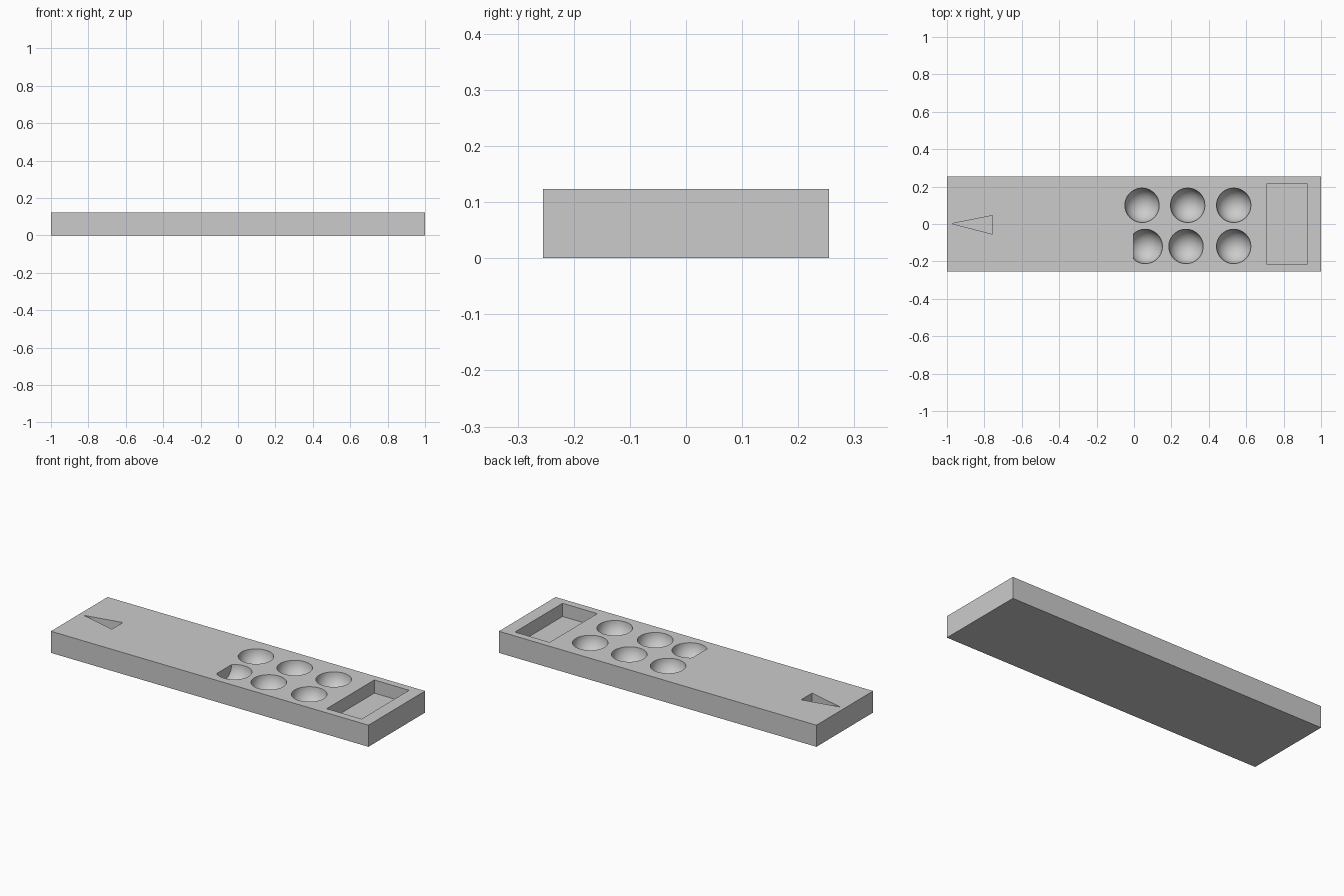
import bpy, bmesh
from mathutils import Matrix

if "Cube" in bpy.data.objects:
    bpy.data.objects.remove(bpy.data.objects["Cube"])

TOP = 0.123


def obj_from_bm(name, bm):
    bmesh.ops.recalc_face_normals(bm, faces=bm.faces[:])
    me = bpy.data.meshes.new(name)
    bm.to_mesh(me)
    bm.free()
    ob = bpy.data.objects.new(name, me)
    bpy.context.collection.objects.link(ob)
    return ob


def prism(name, pts, z0, z1):
    bm = bmesh.new()
    face = bm.faces.new([bm.verts.new((x, y, z0)) for x, y in pts])
    ext = bmesh.ops.extrude_face_region(bm, geom=[face])
    verts = [v for v in ext["geom"] if isinstance(v, bmesh.types.BMVert)]
    bmesh.ops.translate(bm, verts=verts, vec=(0, 0, z1 - z0))
    return obj_from_bm(name, bm)


def rect(x0, x1, y0, y1):
    return [(x0, y0), (x1, y0), (x1, y1), (x0, y1)]


def bowl(name, x, y, flat_x=None):
    bm = bmesh.new()
    bmesh.ops.create_uvsphere(bm, u_segments=48, v_segments=24, radius=0.092,
                              matrix=Matrix.Translation((x, y, TOP + 0.0005)))
    if flat_x is not None:
        cut = bmesh.ops.bisect_plane(bm, geom=bm.verts[:] + bm.edges[:] + bm.faces[:],
                                     plane_co=(flat_x, 0, 0), plane_no=(-1, 0, 0),
                                     clear_outer=True)
        rim = [e for e in cut["geom_cut"] if isinstance(e, bmesh.types.BMEdge)]
        bmesh.ops.edgeloop_fill(bm, edges=rim)
    return obj_from_bm(name, bm)


# Body slab
body = prism("tray_body", rect(-1, 1, -0.255, 0.255), 0, TOP)

# Rectangular pocket and arrow-shaped recess
cutters = [
    prism("pocket_cutter", rect(0.708, 0.927, -0.213, 0.215), TOP - 0.075, TOP + 0.1),
    prism("arrow_cutter", [(-0.973, 0.002), (-0.757, -0.054), (-0.757, 0.045)],
          TOP - 0.075, TOP + 0.1),
]

# Six round bowls, one with a flat side
for i, (x, y, flat) in enumerate([(0.043, 0.1, None), (0.287, 0.1, None), (0.533, 0.1, None),
                                  (0.06, -0.12, -0.003), (0.278, -0.12, None),
                                  (0.533, -0.12, None)]):
    cutters.append(bowl(f"bowl_cutter_{i + 1}", x, y, flat))

# Carve the recesses
bpy.context.view_layer.objects.active = body
body.select_set(True)
for c in cutters:
    c.hide_render = True
    mod = body.modifiers.new("carve", 'BOOLEAN')
    mod.operation = 'DIFFERENCE'
    mod.solver = 'EXACT'
    mod.object = c
    bpy.ops.object.modifier_apply(modifier=mod.name)
    bpy.data.objects.remove(c)
bpy.ops.object.shade_smooth_by_angle(angle=0.5)
